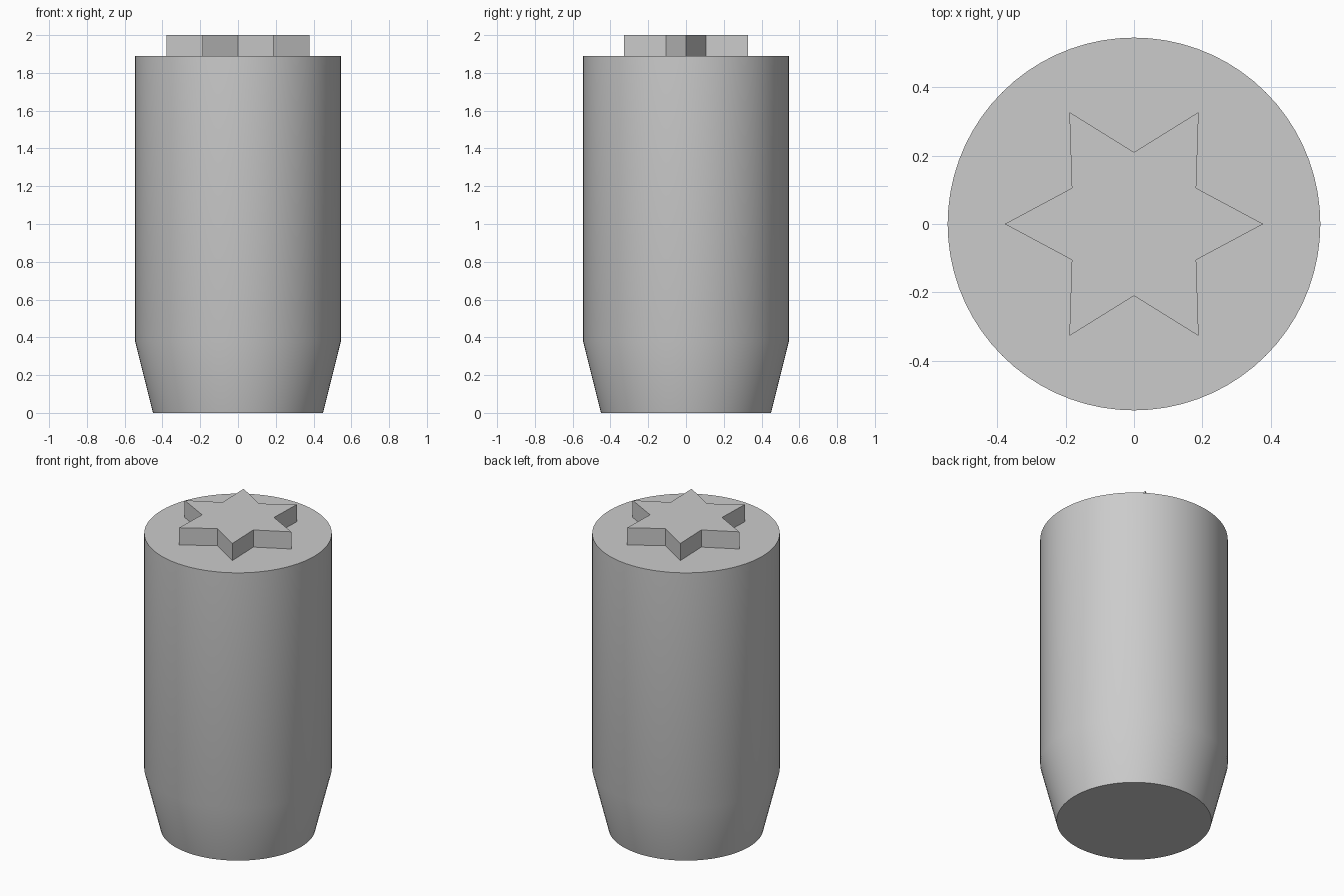
import bpy
import bmesh
from math import cos, sin, pi, radians

old = bpy.data.objects.get("Cube")
if old:
    bpy.data.objects.remove(old, do_unlink=True)

grey = bpy.data.materials.new("light grey")
grey.use_nodes = True
colour = (0.6, 0.6, 0.6, 1)
grey.diffuse_color = colour
grey.node_tree.nodes["Principled BSDF"].inputs["Base Color"].default_value = colour


def loft(name, rings, sides):
    """Stack rings of (z, even radius, odd radius) into a closed solid."""
    bm = bmesh.new()
    loops = []
    for z, even, odd in rings:
        loop = []
        for i in range(sides):
            r = odd if i % 2 else even
            a = 2 * pi * i / sides
            loop.append(bm.verts.new((r * cos(a), r * sin(a), z)))
        loops.append(loop)
    for low, high in zip(loops, loops[1:]):
        for i in range(sides):
            j = (i + 1) % sides
            bm.faces.new((low[i], low[j], high[j], high[i]))
    bm.faces.new(loops[0][::-1])
    bm.faces.new(loops[-1])
    mesh = bpy.data.meshes.new(name)
    bm.to_mesh(mesh)
    bm.free()
    mesh.materials.append(grey)
    obj = bpy.data.objects.new(name, mesh)
    bpy.context.collection.objects.link(obj)
    return obj


# Round body with a tapered foot
BODY_R, FOOT_R, BODY_TOP = 0.545, 0.45, 1.89
body = loft("body", [(0, FOOT_R, FOOT_R), (0.38, BODY_R, BODY_R),
                     (BODY_TOP, BODY_R, BODY_R)], 72)
bpy.ops.object.select_all(action="DESELECT")
body.select_set(True)
bpy.context.view_layer.objects.active = body
bpy.ops.object.shade_smooth_by_angle(angle=radians(30))

# Raised six-pointed star on the flat top
TIP_R, NOTCH_R = 0.378, 0.21
loft("top_star", [(BODY_TOP, TIP_R, NOTCH_R), (2, TIP_R, NOTCH_R)], 12)
